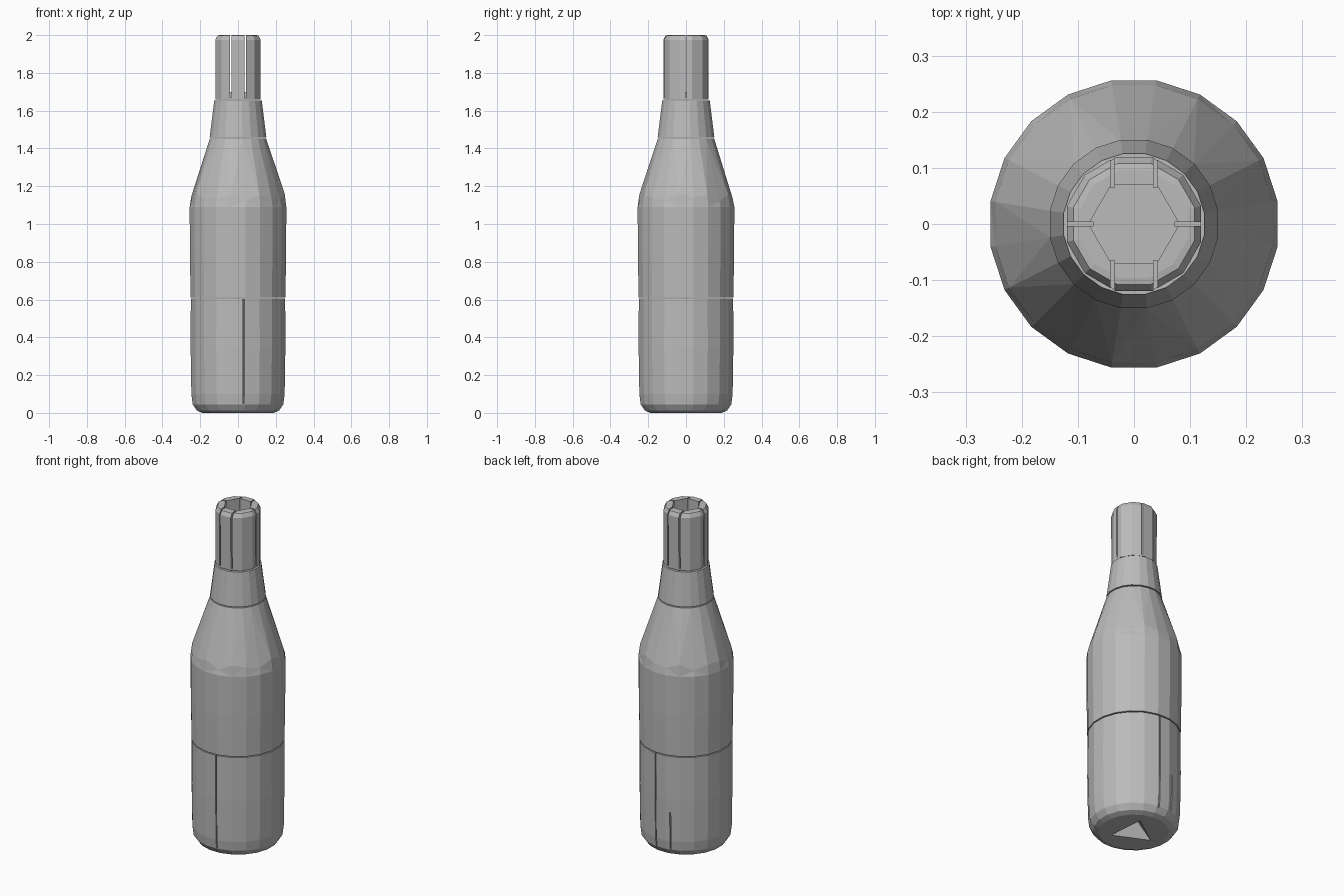
import bpy, bmesh, math
from mathutils import Matrix, Vector

if "Cube" in bpy.data.objects:
    bpy.data.objects.remove(bpy.data.objects["Cube"])

grey = bpy.data.materials.new("plain_grey")
grey.use_nodes = True
GREY = (0.5, 0.5, 0.5, 1)
grey.diffuse_color = GREY
grey.node_tree.nodes["Principled BSDF"].inputs["Base Color"].default_value = GREY


def make(name, bm):
    bmesh.ops.recalc_face_normals(bm, faces=bm.faces)
    mesh = bpy.data.meshes.new(name)
    bm.to_mesh(mesh)
    bm.free()
    mesh.materials.append(grey)
    obj = bpy.data.objects.new(name, mesh)
    bpy.context.collection.objects.link(obj)
    return obj


def lathe(name, profile, sides, wobble=None):
    """Closed solid turned from (radius, height) pairs; wobble staggers one ring."""
    bm = bmesh.new()
    rings = []
    for i, (r, z) in enumerate(profile):
        ring = []
        for k in range(sides):
            a = math.tau * (k + 0.5) / sides
            lift = 0.02 * math.sin(k * 2.4) if i == wobble else 0
            ring.append(bm.verts.new((r * math.cos(a), r * math.sin(a), z + lift)))
        rings.append(ring)
    for low, high in zip(rings, rings[1:]):
        for k in range(sides):
            n = (k + 1) % sides
            bm.faces.new((low[k], low[n], high[n], high[k]))
    bm.faces.new(rings[0][::-1])
    bm.faces.new(rings[-1])
    if wobble is not None:
        bmesh.ops.triangulate(bm, faces=[f for f in bm.faces if len(f.verts) == 4])
    return make(name, bm)


def cut(target, cutter):
    mod = target.modifiers.new("cut", 'BOOLEAN')
    mod.operation = 'DIFFERENCE'
    mod.solver = 'EXACT'
    mod.object = cutter
    with bpy.context.temp_override(object=target, active_object=target):
        bpy.ops.object.modifier_apply(modifier=mod.name)
    bpy.data.objects.remove(cutter)


def slit(target, x, y, angle, width, depth, z0, z1):
    """Thin radial gap, running from z0 to z1."""
    bm = bmesh.new()
    place = (Matrix.Translation((x, y, (z0 + z1) / 2))
             @ Matrix.Rotation(math.radians(angle), 4, 'Z')
             @ Matrix.Diagonal((depth, width, z1 - z0, 1)))
    bmesh.ops.create_cube(bm, size=1, matrix=place)
    cut(target, make("slit_cutter", bm))


def cone(sides, r1, r2, z0, z1, angle=0):
    bm = bmesh.new()
    place = Matrix.Translation((0, 0, (z0 + z1) / 2)) @ Matrix.Rotation(math.radians(angle), 4, 'Z')
    bmesh.ops.create_cone(bm, cap_ends=True, segments=sides, radius1=r1,
                          radius2=r2, depth=z1 - z0, matrix=place)
    # turn the first corner onto the requested direction
    first = max((v.co.xy.length, v.index) for v in bm.verts)[1]
    bm.verts.ensure_lookup_table()
    co = bm.verts[max(first, 0)].co
    turn = math.radians(angle) - math.atan2(co.y, co.x)
    bmesh.ops.rotate(bm, verts=bm.verts, matrix=Matrix.Rotation(turn, 3, 'Z'))
    return make("cone_cutter", bm)


# Lower body: rounded foot, hollow underneath, split seams
lower = lathe("lower_body", [(0.19, 0), (0.22, 0.012), (0.243, 0.045), (0.25, 0.1),
                             (0.254, 0.35), (0.253, 0.606)], 20)
cut(lower, cone(3, 0.14, 0.001, -0.01, 0.1, 65))
for angle, z0, z1 in ((-83, 0.05, 0.62), (84, 0.04, 0.62), (105, 0.05, 0.27)):
    a = math.radians(angle)
    slit(lower, 0.25 * math.cos(a), 0.25 * math.sin(a), angle, 0.006, 0.06, z0, z1)

# Upper body and sloping shoulder
lathe("upper_body", [(0.254, 0.612), (0.258, 0.85), (0.259, 1.09), (0.25, 1.14),
                     (0.151, 1.452)], 20, wobble=3)

# Collar between shoulder and neck
lathe("collar", [(0.152, 1.458), (0.127, 1.655)], 20)

# Mouth: tube with six-sided bore and split walls
mouth = lathe("mouth", [(0.123, 1.66), (0.124, 1.975), (0.112, 1.998), (0.1, 2.0)], 12)
cut(mouth, cone(6, 0.081, 0.081, 1.7, 2.1))
for x in (-0.038, 0.038):
    for y in (-0.1, 0.1):
        slit(mouth, x, y, 90, 0.007, 0.07, 1.67, 2.1)
    slit(mouth, x * 2.7, 0, 0, 0.007, 0.06, 1.67, 2.1)
